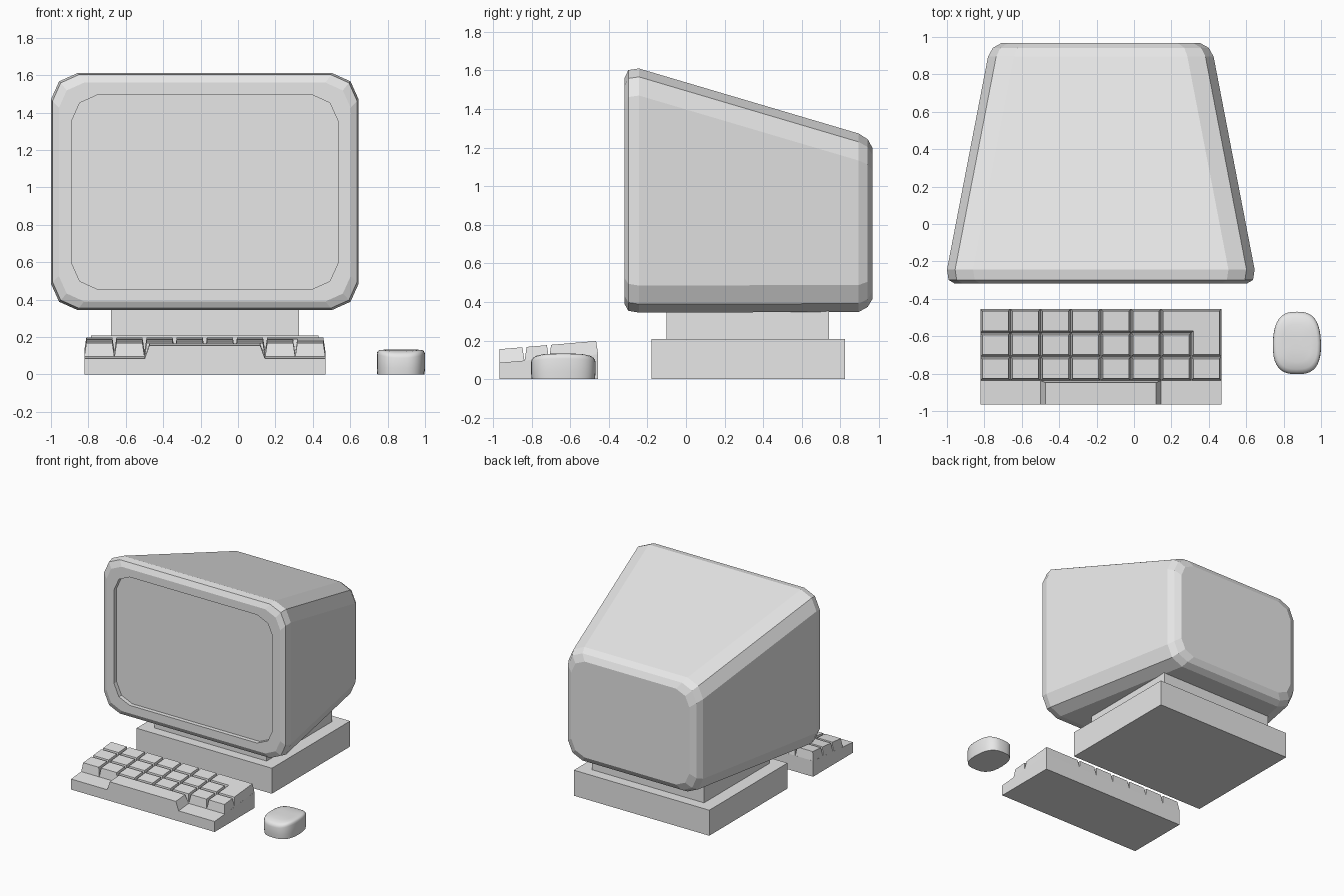
import bpy, math

if "Cube" in bpy.data.objects:
    bpy.data.objects.remove(bpy.data.objects["Cube"])

grey = bpy.data.materials.new("light_grey")
grey.diffuse_color = (0.8, 0.8, 0.8, 1)
grey.use_nodes = True
grey.node_tree.nodes["Principled BSDF"].inputs["Base Color"].default_value = grey.diffuse_color


def make(name, verts, faces):
    mesh = bpy.data.meshes.new(name)
    mesh.from_pydata(verts, [], faces)
    mesh.materials.append(grey)
    ob = bpy.data.objects.new(name, mesh)
    bpy.context.collection.objects.link(ob)
    return ob


def loft(name, rings):
    """Skin equal-length rings and cap both ends."""
    n = len(rings[0])
    verts = [v for r in rings for v in r]
    faces = [tuple(range(n))[::-1],
             tuple((len(rings) - 1) * n + i for i in range(n))]
    for k in range(len(rings) - 1):
        for i in range(n):
            j = (i + 1) % n
            faces.append((k * n + i, k * n + j, (k + 1) * n + j, (k + 1) * n + i))
    return make(name, verts, faces)


def box(name, x0, x1, y0, y1, z0, z1):
    return loft(name, [[(x0, y0, z), (x1, y0, z), (x1, y1, z), (x0, y1, z)]
                       for z in (z0, z1)])


CX = -0.1775


def section(y, hw, z0, z1, r):
    """Rectangle across x/z with two-segment rounded corners."""
    k = r * 0.31
    zc, hz = (z0 + z1) / 2, (z1 - z0) / 2
    pts = []
    for sx, sz in ((1, -1), (1, 1), (-1, 1), (-1, -1)):
        corner = [(hw - r, hz), (hw - k, hz - k), (hw, hz - r)]
        if sx * sz > 0:
            corner.reverse()
        pts += [(CX + sx * a, y, zc + sz * b) for a, b in corner]
    return pts[::-1]


# Monitor case: recessed screen, bezel, tapering body, bevelled back
loft("monitor_case", [section(*s) for s in (
    (-0.285, 0.712, 0.455, 1.495, 0.14),
    (-0.319, 0.712, 0.455, 1.495, 0.14),
    (-0.319, 0.780, 0.390, 1.560, 0.135),
    (-0.299, 0.814, 0.354, 1.602, 0.14),
    (-0.244, 0.8225, 0.345, 1.610, 0.14),
    (0.895, 0.603, 0.348, 1.273, 0.14),
    (0.942, 0.577, 0.374, 1.243, 0.13),
    (0.968, 0.530, 0.418, 1.196, 0.12))])

# Stand
box("stand_neck", -0.68, 0.327, -0.10, 0.74, 0.207, 0.40)
box("stand_base", -0.785, 0.43, -0.18, 0.823, 0.0, 0.207)

# Keyboard tray: wedge with a sloping top
KX0, KX1, KY0, KY1 = -0.822, 0.467, -0.966, -0.455


def deck(y):
    return 0.085 + 0.085 * (y - KY0)


tray = [(KX0, KY0), (KX1, KY0), (KX1, KY1), (KX0, KY1)]
loft("keyboard_tray", [[(x, y, 0) for x, y in tray],
                       [(x, y, deck(y)) for x, y in tray]])


def key(name, outline, top):
    """Tapered key from a base outline to a smaller top outline."""
    loft(name, [[(x, y, deck(y) - 0.003) for x, y in outline],
                [(x, y, deck(y) + 0.07) for x, y in top]])


def rect(x0, x1, y0, y1, tx=0.0, ty0=0.0, ty1=0.0):
    return [(x0 + tx, y0 + ty0), (x1 - tx, y0 + ty0),
            (x1 - tx, y1 - ty1), (x0 + tx, y1 - ty1)]


# Letter keys: three rows of eight, leaving room for the corner key
T = 0.011
cw = (KX1 - KX0) / 8
rows = [-0.837, -0.71, -0.582, KY1]
for r in range(3):
    for c in range(8):
        if (r, c) in ((1, 7), (2, 6), (2, 7)):
            continue
        cell = (KX0 + c * cw, KX0 + (c + 1) * cw, rows[r], rows[r + 1])
        key(f"key_{r}_{c}", rect(*cell), rect(*cell, T, T, T))


# L-shaped corner key
def ell(t):
    a, b = KX0 + 6 * cw, KX0 + 7 * cw
    return [(b + t, rows[1] + t), (KX1 - t, rows[1] + t), (KX1 - t, KY1 - t),
            (a + t, KY1 - t), (a + t, rows[2] + t), (b + t, rows[2] + t)]


key("corner_key", ell(0), ell(T))

# Space bar
bar = (KX0 + 2 * cw, KX0 + 6 * cw, KY0, rows[0])
key("space_bar", rect(*bar), rect(*bar, 0.026, 0.0, T))

# Mouse: rounded outline, domed along its length
MX, MY, HX, HY, N = 0.871, -0.636, 0.129, 0.167, 40


def mouse_ring(s, f):
    pts = []
    for i in range(N):
        a = 2 * math.pi * i / N
        c, d = math.cos(a), math.sin(a)
        u = s * math.copysign(abs(c) ** 0.72, c)
        v = s * math.copysign(abs(d) ** 0.72, d)
        narrow = 1 - 0.07 * max(v, 0)
        pts.append((MX + HX * u * narrow, MY + HY * v,
                    f * (0.132 - 0.022 * abs(v) ** 4)))
    return pts


mouse = loft("mouse", [mouse_ring(s, f) for s, f in (
    (0.98, 0), (1, 0.3), (1, 0.8), (0.98, 0.9), (0.93, 0.965),
    (0.84, 0.995), (0.6, 1), (0.25, 1))])
bpy.context.view_layer.objects.active = mouse
mouse.select_set(True)
bpy.ops.object.shade_smooth_by_angle(angle=math.radians(40))
